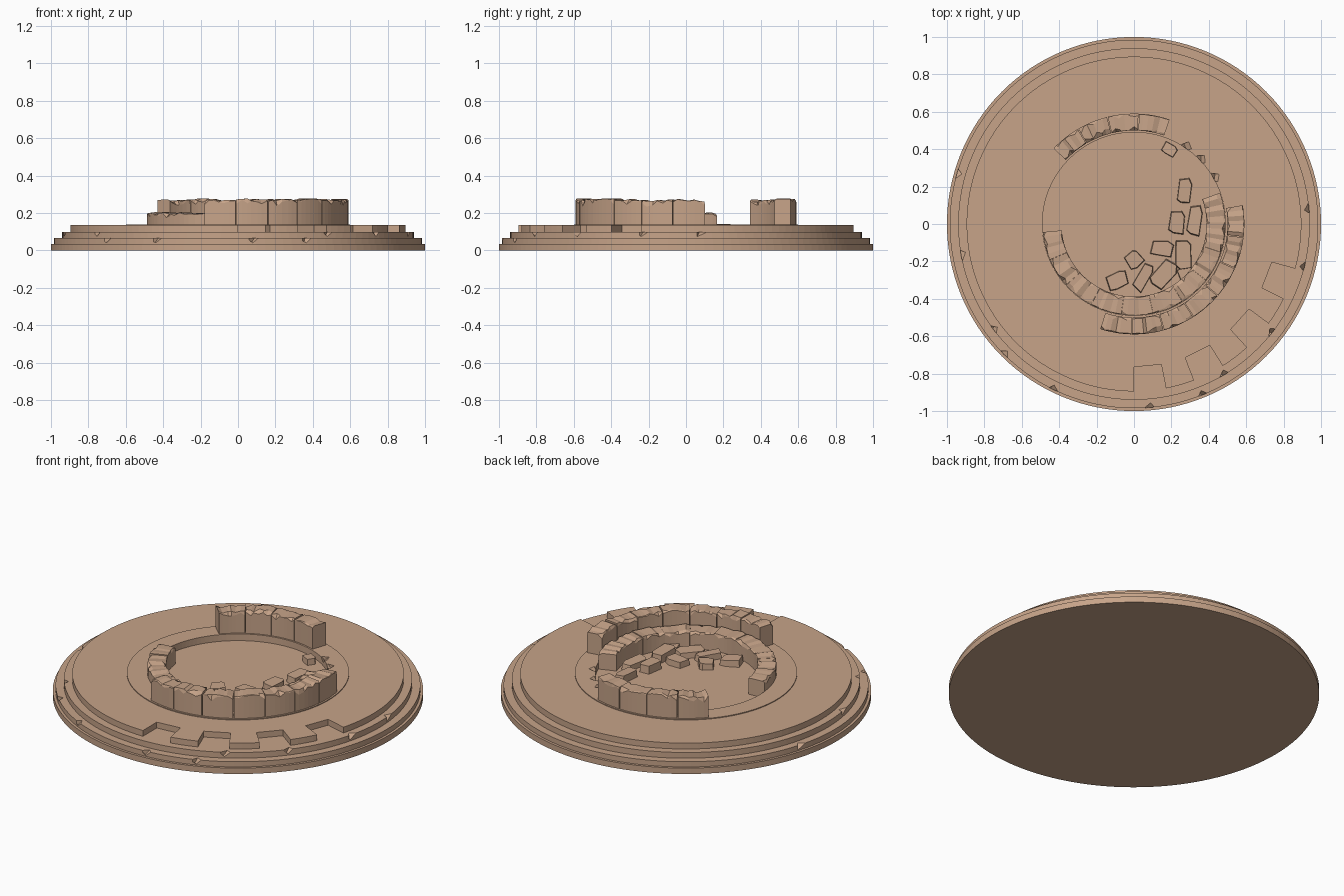
import bpy, bmesh, math, random
from mathutils import Matrix, Vector

if "Cube" in bpy.data.objects:
    bpy.data.objects.remove(bpy.data.objects["Cube"])

random.seed(7)
stone = bpy.data.materials.new("sandstone")
stone.diffuse_color = (0.57, 0.37, 0.25, 1)
stone.use_nodes = True
stone.node_tree.nodes["Principled BSDF"].inputs["Base Color"].default_value = stone.diffuse_color


def finish(name, bm):
    bmesh.ops.recalc_face_normals(bm, faces=bm.faces)
    me = bpy.data.meshes.new(name)
    bm.to_mesh(me)
    bm.free()
    me.materials.append(stone)
    ob = bpy.data.objects.new(name, me)
    bpy.context.collection.objects.link(ob)
    return ob


def sweep(name, sections, closed):
    """Join a list of cross-sections (lists of points) into a solid."""
    bm = bmesh.new()
    loops = [[bm.verts.new(p) for p in s] for s in sections]
    n, k = len(loops), len(loops[0])
    for i in range(n if closed else n - 1):
        a, b = loops[i], loops[(i + 1) % n]
        for j in range(k):
            bm.faces.new((a[j], a[(j + 1) % k], b[(j + 1) % k], b[j]))
    if not closed:
        bm.faces.new(loops[0])
        bm.faces.new(loops[-1])
    return finish(name, bm)


def at(r, deg, z):
    a = math.radians(deg)
    return (r * math.cos(a), r * math.sin(a), z)


def disc(name, r, z0, z1):
    bm = bmesh.new()
    bmesh.ops.create_cone(bm, cap_ends=True, segments=128, radius1=r, radius2=r,
                          depth=z1 - z0, matrix=Matrix.Translation((0, 0, (z0 + z1) / 2)))
    return finish(name, bm)


def arc_block(name, r0, r1, a0, a1, z0, z1, steps, wear=0.0):
    """Curved masonry block with a worn, chipped top edge."""
    secs = []
    for i in range(steps + 1):
        a = a0 + (a1 - a0) * i / steps
        if wear and 0 < i < steps:
            a += random.uniform(-.25, .25) * (a1 - a0) / steps
        c = [0.002 + wear * random.random() ** 3 for _ in range(4)]
        top = z1 + random.uniform(-.25, .25) * wear
        secs.append([at(r0, a, z0), at(r1, a, z0), at(r1, a, top - c[0]),
                     at(r1 - c[1], a, top), at(r0 + c[2], a, top), at(r0, a, top - c[3])])
    return sweep(name, secs, False)


def cut(target, cutters):
    bpy.context.view_layer.objects.active = target
    for c in cutters:
        m = target.modifiers.new("cut", 'BOOLEAN')
        m.operation, m.solver, m.object = 'DIFFERENCE', 'EXACT', c
        bpy.ops.object.modifier_apply(modifier=m.name)
        bpy.data.objects.remove(c)


def chip(r, deg, z, size):
    """Small tilted cube used to knock a chip out of an edge."""
    bm = bmesh.new()
    rot = Matrix.Rotation(math.radians(deg + random.uniform(30, 60)), 4, 'Z') @ \
        Matrix.Rotation(math.radians(random.uniform(35, 55)), 4, 'X')
    bmesh.ops.create_cube(bm, size=size, matrix=Matrix.Translation(at(r + size * .2, deg, z + size * .2)) @ rot)
    return finish("chip_cutter", bm)


# stepped round base
tier1 = disc("base_step_1", 1.0, 0, .035)
tier2 = disc("base_step_2", .985, .035, .066)
tier3 = disc("base_step_3", .94, .066, .10)

# upper platform with a sunken round pit
prof = [(.49, .10), (.895, .10), (.895, .135), (.60, .135), (.60, .14), (.49, .14)]
platform = sweep("platform", [[at(r, 360 * i / 128, z) for r, z in prof] for i in range(128)], True)

# four square notches in the platform edge
cut(platform, [arc_block("notch_cutter", .765, 1.0, a, a + 11, .09, .2, 1)
               for a in (-90, -69, -47.5, -26.5)])

# chipped step edges
cut(tier2, [chip(.985, a, .066, .05) for a in (-135, -116, -85, -68, 164)])
cut(tier3, [chip(.94, a, .10, .05) for a in (-170, -143, -59, -38, -14, 5)])
cut(platform, [chip(.49, a, .14, .04) for a in (30, 44, 56)])

# broken outer wall, two runs of blocks
for label, start, end, count in (("back", 71, 137, 4), ("front", -108, 10, 7)):
    w = (end - start) / count
    for i in range(count):
        a = start + i * w
        arc_block(f"{label}_wall_block_{i + 1}", .50, .59, a + .2, a + w - .2, .138,
                  .27 + random.uniform(-.008, .006), 6, .028)

# lower inner ring, open at the back left
edges = [185, 203, 222, 242, 262, 282, 302, 322, 342, 361, 380]
for i, (a, b) in enumerate(zip(edges, edges[1:])):
    arc_block(f"inner_ring_block_{i + 1}", .388, .489, a + .05, b - .05, .10, .20, 5, .022)

# loose rubble on the pit floor: x, y, width, depth, turn
rubble = [(.27, .18, .08, .13, -5), (.325, .02, .08, .17, -8), (.23, .01, .09, .13, -5),
          (.265, -.16, .09, .17, 0), (.15, -.13, .12, .09, -5), (0, -.19, .09, .09, 40),
          (-.09, -.30, .12, .09, 25), (.05, -.285, .07, .16, -30), (.16, -.27, .10, .17, -40),
          (.28, -.27, .09, .09, 20), (.19, .40, .08, .06, -30)]
for i, (x, y, w, d, turn) in enumerate(rubble):
    bm = bmesh.new()
    outline = [(-.5, -.4), (-.2, -.5), (.45, -.5), (.5, .3), (.25, .5), (-.45, .45)]
    m = Matrix.Translation((x, y, .10)) @ Matrix.Rotation(math.radians(turn), 4, 'Z')
    pts = [(px * w * random.uniform(.85, 1.05), py * d * random.uniform(.85, 1.05)) for px, py in outline]
    h = random.uniform(.03, .045)
    tilt = random.uniform(-.1, .1)
    bot = [bm.verts.new(m @ Vector((px, py, 0))) for px, py in pts]
    top = [bm.verts.new(m @ Vector((px * .93, py * .93, h + px * tilt))) for px, py in pts]
    bm.faces.new(bot)
    bm.faces.new(top)
    for j in range(6):
        k = (j + 1) % 6
        bm.faces.new((bot[j], bot[k], top[k], top[j]))
    finish(f"rubble_stone_{i + 1}", bm)
